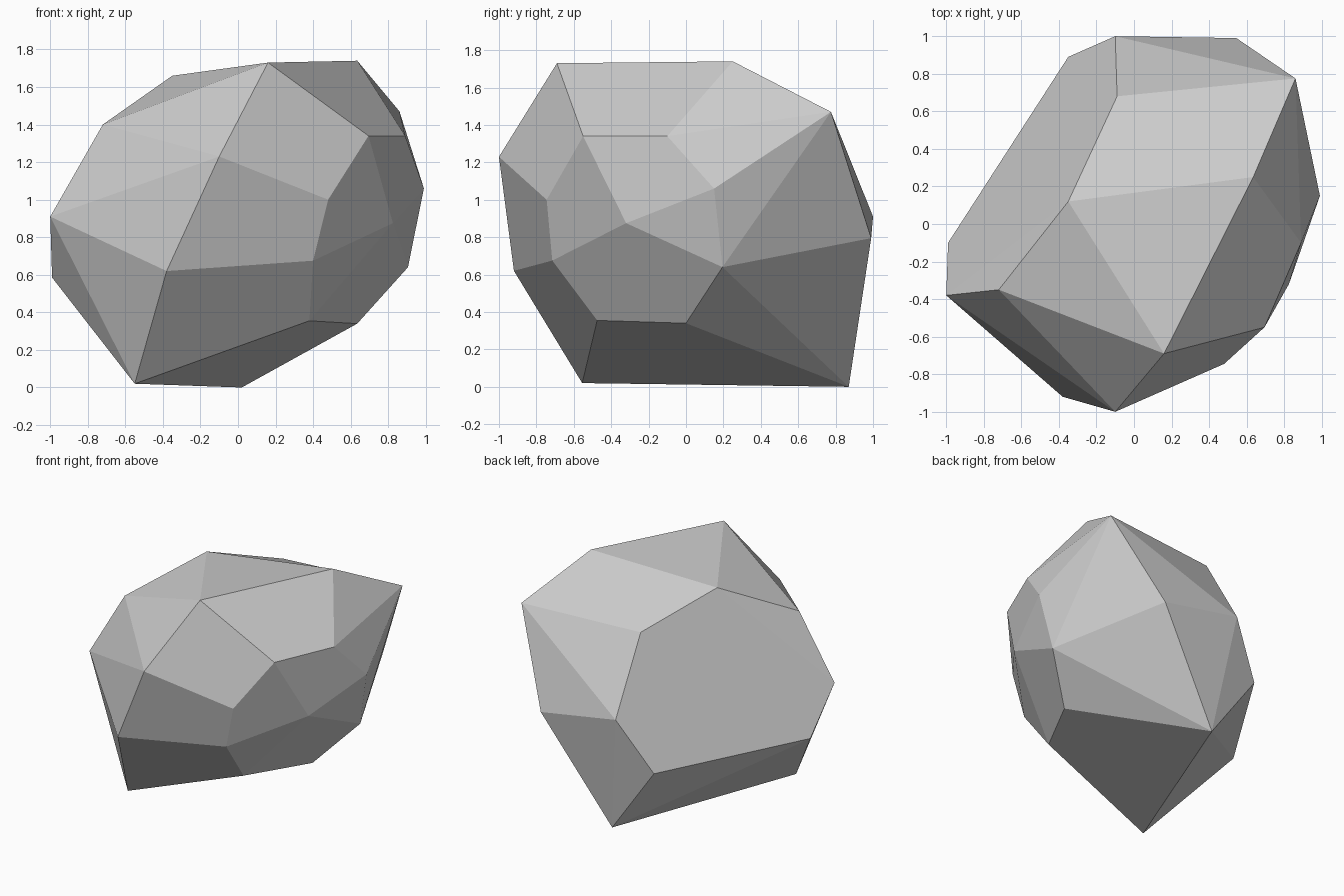
import bpy
import bmesh
import math

# Remove the default cube
cube = bpy.data.objects.get("Cube")
if cube:
    bpy.data.objects.remove(cube, do_unlink=True)

# Corner points of the chiselled boulder, grouped by region
top_corners = [(-.72, -.35, 1.40), (-.35, .12, 1.66), (.16, -.69, 1.73),
               (.635, .25, 1.74), (.86, .775, 1.47), (-.09, .68, 1.46)]
front_corners = [(-.10, -1, 1.23), (.48, -.745, 1), (.40, -.715, .675),
                 (-.38, -.92, .62)]
side_corners = [(.695, -.55, 1.34), (.89, -.10, 1.34), (.99, .15, 1.06),
                (.825, -.32, .875), (.905, .195, .64)]
back_corners = [(.545, .99, .795), (-.10, 1, .91), (-.35, .89, .52)]
left_corners = [(-1, -.38, .91), (-.99, -.10, .585)]
base_corners = [(-.55, -.555, .02), (.02, .87, 0), (.38, -.475, .355),
                (.635, 0, .34)]


def make_material(name, color):
    mat = bpy.data.materials.new(name)
    mat.use_nodes = True
    mat.diffuse_color = color
    shader = mat.node_tree.nodes["Principled BSDF"]
    shader.inputs["Base Color"].default_value = color
    shader.inputs["Roughness"].default_value = 0.9
    return mat


def make_hull(name, points, material, flatness):
    """Wrap the points in a convex skin, merging nearly flat triangles."""
    bm = bmesh.new()
    for point in points:
        bm.verts.new(point)
    bmesh.ops.convex_hull(bm, input=bm.verts[:])
    bmesh.ops.dissolve_limit(bm, angle_limit=math.radians(flatness),
                             verts=bm.verts[:], edges=bm.edges[:])
    bmesh.ops.recalc_face_normals(bm, faces=bm.faces[:])
    mesh = bpy.data.meshes.new(name)
    bm.to_mesh(mesh)
    bm.free()
    mesh.materials.append(material)
    obj = bpy.data.objects.new(name, mesh)
    bpy.context.collection.objects.link(obj)
    return obj


# Faceted boulder
stone_grey = make_material("stone_grey", (.6, .6, .6, 1))
make_hull("boulder", top_corners + front_corners + side_corners
          + back_corners + left_corners + base_corners, stone_grey, 8)
